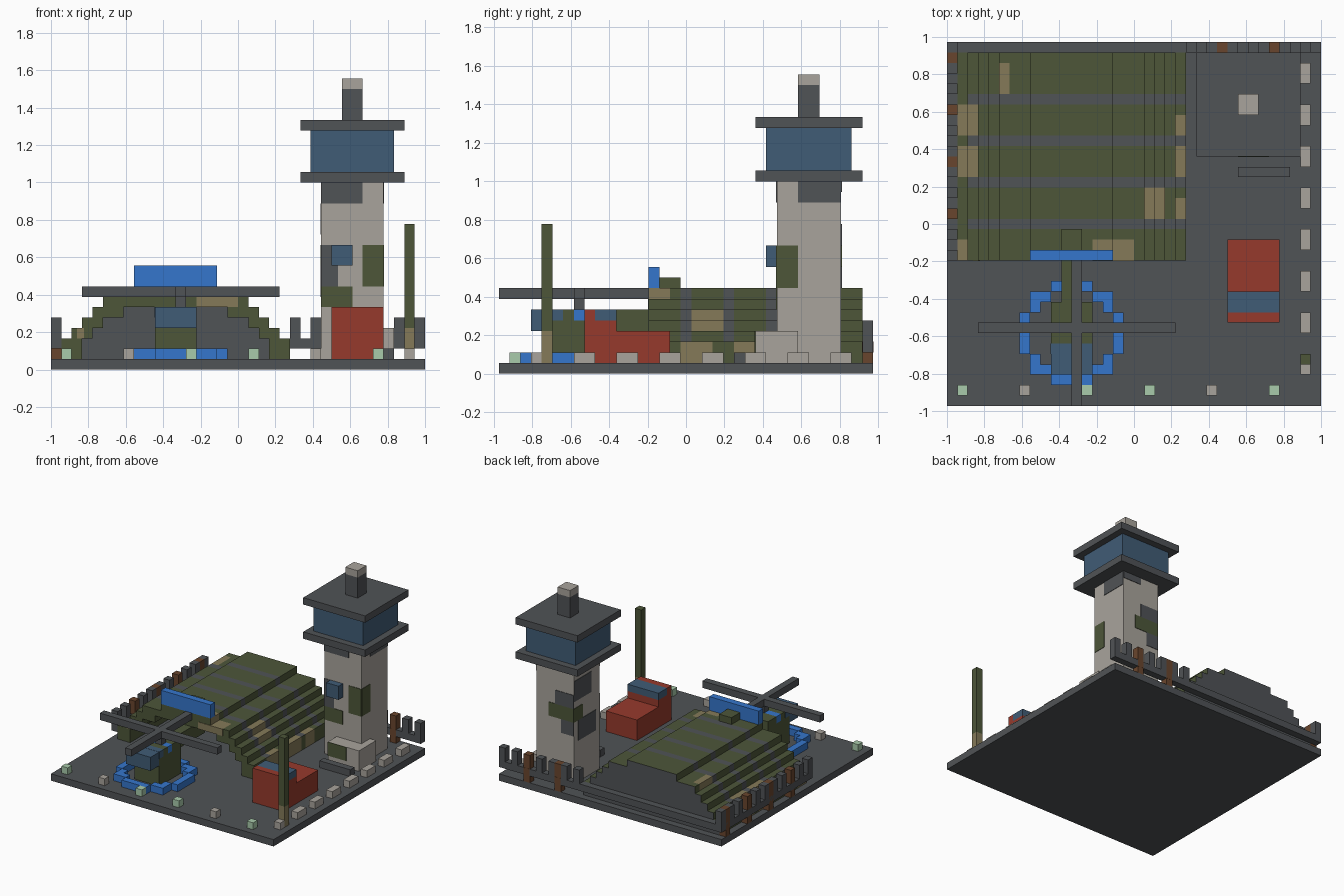
import bpy, bmesh

if "Cube" in bpy.data.objects:
    bpy.data.objects.remove(bpy.data.objects["Cube"])

U = 1 / 18          # one block
X0, Y0 = -1.0, -35 / 36


def lin(h):
    c = [int(h[i:i + 2], 16) / 255 for i in (0, 2, 4)]
    return [v / 12.92 if v < 0.04045 else ((v + 0.055) / 1.055) ** 2.4 for v in c] + [1]


MATS = {}
for name, h in dict(dark_grey="505356", olive="4d5639", tan="857a59", bright_blue="3576cc",
                    red="963a2c", steel_blue="405c76", beige="a9a49c", mint="a9cbab",
                    brown="69452d").items():
    MATS[name] = bpy.data.materials.new(name)
    MATS[name].diffuse_color = lin(h)


def make(name, bm, mats):
    me = bpy.data.meshes.new(name)
    bmesh.ops.recalc_face_normals(bm, faces=bm.faces)
    bm.to_mesh(me)
    bm.free()
    for m in mats:
        me.materials.append(MATS[m])
    ob = bpy.data.objects.new(name, me)
    bpy.context.collection.objects.link(ob)
    return ob


def add_box(bm, x, y, z):
    vs = bmesh.ops.create_cube(bm, size=1)["verts"]
    for v in vs:
        v.co = [(a + b) / 2 + c * (b - a) for (a, b), c in zip((x, y, z), v.co)]


def boxes(name, mat, *specs):
    """Each spec is (x0, x1, y0, y1, z0, z1) counted in blocks from the left front corner."""
    bm = bmesh.new()
    for a, b, c, d, e, f in specs:
        add_box(bm, (X0 + a * U, X0 + b * U), (Y0 + c * U, Y0 + d * U), (e * U, f * U))
    return make(name, bm, [mat])


# Ground slab
boxes("ground_slab", "dark_grey", (0, 36, 0, 35, 0, 1))

# Hangar shell: stepped arch pushed through block rows
OUT, INN = [11, 11, 10, 9, 8, 7, 4], [9, 9, 8, 7, 5]
CX, HY0, HY1 = 12, 14, 34


def half_profile(widths):
    pts = []
    for k, w in enumerate(widths):
        nxt = widths[k + 1] if k + 1 < len(widths) else 0
        pts += [(w, k + 1), (w, k + 2)] + [(v, k + 2) for v in range(w - 1, nxt, -1)]
    clean = []
    for p in pts:
        if p not in clean:
            clean.append(p)
    return clean


def arch(widths):
    h = half_profile(widths)
    return h + [(0, len(widths) + 1)] + [(-x, z) for x, z in reversed(h)]


TAN = [(5, 6, 30, 33), (1, 3, 26, 29), (1, 3, 22, 25), (19, 21, 18, 21), (22, 23, 26, 28),
       (22, 23, 22, 25), (22, 23, 17, 20), (1, 2, 14, 16), (14, 18, 14, 16)]
STRIPES = (17, 21, 25, 29)
prof = arch(OUT)
n_out = len(prof)
prof += arch(INN)[::-1]
n = len(prof)
bm = bmesh.new()
rows = [[bm.verts.new((X0 + (CX + x) * U, Y0 + y * U, z * U)) for x, z in prof]
        for y in range(HY0, HY1 + 1)]
for r in range(HY1 - HY0):
    for i in range(n):
        j = (i + 1) % n
        f = bm.faces.new((rows[r][i], rows[r][j], rows[r + 1][j], rows[r + 1][i]))
        if i < n_out - 1:
            cx = CX + (prof[i][0] + prof[j][0]) / 2
            cx += -0.01 if cx > CX else 0.01
            y = HY0 + r
            if y in STRIPES and 2 < cx < 22.5:
                f.material_index = 1
            elif any(a < cx < b and c <= y < d for a, b, c, d in TAN):
                f.material_index = 2
bm.faces.new(rows[0])
bm.faces.new(rows[-1]).material_index = 1
make("hangar_shell", bm, ["olive", "dark_grey", "tan"])
boxes("hangar_back_wall", "dark_grey",
      *[(CX - w, CX + w, 33, 34, k + 1, k + 2) for k, w in enumerate(INN)])
boxes("hangar_front_patch", "tan", (14, 18, 13.93, 14, 6, 7), (2.5, 3.2, 13.93, 14, 3, 4))
boxes("hangar_sign", "bright_blue", (8, 16, 14, 15, 8, 10))

# Landing ring
ring = []
for i in range(-5, 5):
    for j in range(-5, 5):
        if 4.0 < ((i + .5) ** 2 + (j + .5) ** 2) ** .5 < 5.1:
            ring.append((12 + i, 13 + i, 7 + j, 8 + j, 1, 2))
boxes("landing_ring", "bright_blue", *ring)

# Helicopter
boxes("helicopter_body", "olive", (10, 14, 5, 7, 1, 6), (10, 14, 7, 8, 1, 5), (10, 14, 8, 10, 1, 6))
boxes("helicopter_band", "bright_blue", (10, 14, 7, 8, 5, 6))
boxes("helicopter_canopy", "steel_blue", (10, 14, 3, 5, 4, 6), (9.98, 14.02, 5, 6, 5, 6.02))
boxes("helicopter_tail_boom", "olive", (11, 13, 10, 17, 4, 6))
boxes("helicopter_tail_fin", "olive", (11, 13, 15, 17, 8, 9))
boxes("rotor_mast", "dark_grey", (12, 13, 7, 8, 6, 7))
boxes("rotor_blades", "dark_grey", (3, 22, 7, 8, 7, 8), (12, 13, 0, 14, 7, 8))

# Control tower
boxes("tower_shaft", "beige", (26, 32, 26, 32, 1, 18))
boxes("tower_decks", "dark_grey", (24, 34, 24, 34, 18, 19), (24, 34, 24, 34, 23, 24))
boxes("tower_cab_glass", "steel_blue", (25, 33, 25, 33, 19, 23))
boxes("tower_mast", "dark_grey", (28, 30, 28, 30, 24, 27))
boxes("tower_mast_cap", "beige", (28, 30, 28, 30, 27, 28))
boxes("tower_window", "steel_blue", (27, 29, 25, 26, 10, 12))
boxes("tower_annex", "beige", (28, 33, 24, 28, 1, 4))
boxes("tower_annex_patch", "olive", (28, 31, 23.93, 24, 2, 4))
boxes("tower_doorstep", "dark_grey", (28, 33, 22, 23, 1, 2))

# Painted patches on the tower shaft, one thin plate per face area
T = 0.07


def on_face(face, a, b, z0, z1):
    return {"front": (a, b, 26 - T, 26, z0, z1), "back": (a, b, 32, 32 + T, z0, z1),
            "left": (26 - T, 26, a, b, z0, z1), "right": (32, 32 + T, a, b, z0, z1)}[face]


boxes("tower_dark_patches", "dark_grey",
      on_face("front", 26, 30, 16, 18), on_face("front", 26, 27.6, 8, 12),
      on_face("right", 28, 32, 16, 18), on_face("back", 29, 32, 17, 18),
      on_face("back", 26, 29, 12, 14), on_face("back", 26, 28, 8, 10),
      on_face("left", 28, 32, 13, 16), on_face("left", 27, 31, 7, 10))
boxes("tower_olive_patches", "olive",
      on_face("front", 30, 32, 8, 12), on_face("front", 26, 29, 6, 8),
      on_face("right", 26, 28, 8, 12), on_face("back", 26, 30, 10, 12),
      on_face("left", 30, 32, 10, 12))

# Truck
boxes("truck_body", "red", (27, 32, 8, 11, 1, 5), (27, 32, 8, 9, 5, 6), (27, 32, 11, 16, 1, 4))
boxes("truck_window", "steel_blue", (27, 32, 9, 11, 5, 6))

# Pole
boxes("pole", "olive", (34, 35, 4, 5, 4, 14))
boxes("pole_foot", "tan", (34, 35, 4, 5, 1, 4))

# Road dashes and edge lamps
boxes("road_dashes", "beige", (34, 35, 3, 4, 1, 2),
      *[(34, 35, y, y + 2, 1, 2) for y in range(7, 32, 4)])
boxes("mint_lamps", "mint", *[(x, x + 1, 1, 2, 1, 2) for x in (1, 13, 19, 31)])
boxes("beige_lamps", "beige", *[(x, x + 1, 1, 2, 1, 2) for x in (7, 25)])

# Fence along the back and the left side
boxes("fence_rails", "dark_grey", (0, 36, 34, 35, 2, 3), (0, 1, 14, 34, 2, 3))
boxes("fence_grey_posts", "dark_grey",
      *[(x, x + 1, 34, 35, 3, 5) for x in range(23, 36, 2) if x not in (31,)],
      *[(0, 1, y, y + 1, 3, 5) for y in range(14, 35, 2) if y not in (18, 28)])
boxes("fence_brown_posts", "brown",
      *[(x, x + 1, 34, 35, a, b) for x in (26, 31) for a, b in ((1, 2), (3, 5))],
      *[(0, 1, y, y + 1, a, b) for y in (18, 23, 28, 33) for a, b in ((1, 2), (3, 5))])
boxes("fence_post_joints", "brown",
      *[(x + .02, x + .98, 33.98, 35.02, 2, 3) for x in (26, 31)],
      *[(-.0, 1.02, y + .02, y + .98, 2, 3) for y in (18, 23, 28, 33)])

for m in bpy.data.materials:
    if m.users and not m.is_grease_pencil:
        m.use_nodes = True
        m.node_tree.nodes["Principled BSDF"].inputs["Base Color"].default_value = m.diffuse_color
